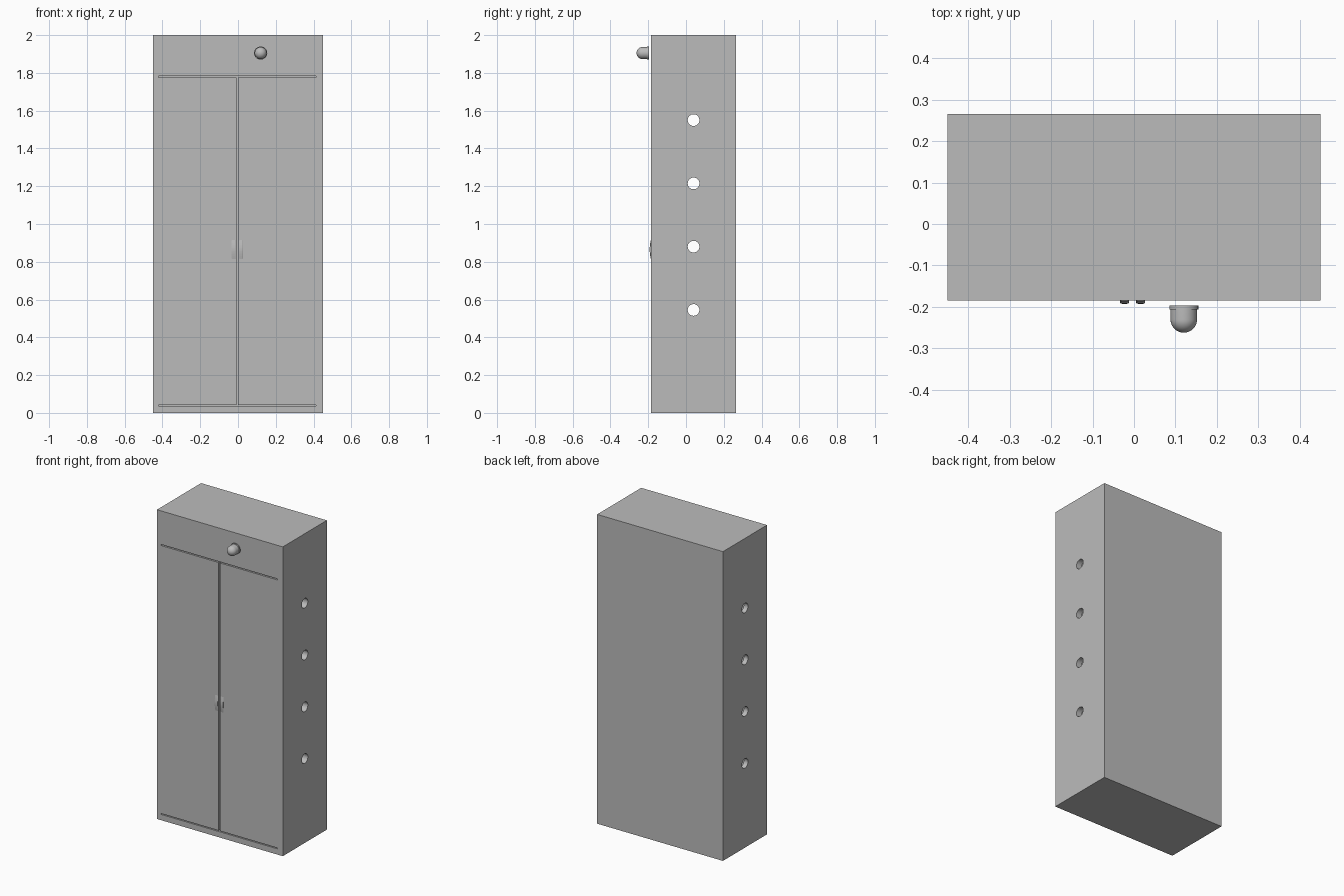
import bpy, bmesh, math
from mathutils import Matrix

cube = bpy.data.objects.get("Cube")
if cube:
    bpy.data.objects.remove(cube, do_unlink=True)

grey = bpy.data.materials.new("plain grey")
grey.use_nodes = True
COLOUR = (0.5, 0.5, 0.5, 1)
grey.diffuse_color = COLOUR
grey.node_tree.nodes["Principled BSDF"].inputs["Base Color"].default_value = COLOUR


def finish(name, bm):
    bmesh.ops.recalc_face_normals(bm, faces=bm.faces)
    mesh = bpy.data.meshes.new(name)
    bm.to_mesh(mesh)
    bm.free()
    mesh.materials.append(grey)
    obj = bpy.data.objects.new(name, mesh)
    bpy.context.collection.objects.link(obj)
    return obj


def box(name, x, y, z):
    bm = bmesh.new()
    bmesh.ops.create_cube(bm, size=1)
    for v in bm.verts:
        v.co = [lo + (c + 0.5) * (hi - lo) for c, (lo, hi) in zip(v.co, (x, y, z))]
    return finish(name, bm)


def smooth(obj):
    bpy.ops.object.select_all(action='DESELECT')
    obj.select_set(True)
    bpy.context.view_layer.objects.active = obj
    bpy.ops.object.shade_smooth_by_angle(angle=math.radians(40))


FRONT, BACK = -0.185, 0.265
IN_L, IN_R = -0.42, 0.412       # inside faces of the side panels
DOOR_BACK = FRONT + 0.02

# Side panels with a row of round vent holes
sides = [box("right_side_panel", (-0.45, IN_L), (FRONT, BACK), (0, 2)),
         box("left_side_panel", (IN_R, 0.45), (FRONT, BACK), (0, 2))]
bm = bmesh.new()
for i in range(4):
    place = Matrix.Translation((0, 0.04, 0.545 + i * 0.335)) @ Matrix.Rotation(math.pi / 2, 4, 'Y')
    bmesh.ops.create_cone(bm, cap_ends=True, segments=32, radius1=0.031,
                          radius2=0.031, depth=1.2, matrix=place)
cutter = finish("vent_cutter", bm)
cutter.hide_render = True
for panel in sides:
    mod = panel.modifiers.new("vents", 'BOOLEAN')
    mod.object = cutter
    mod.solver = 'EXACT'
    bpy.context.view_layer.objects.active = panel
    bpy.ops.object.modifier_apply(modifier=mod.name)
bpy.data.objects.remove(cutter, do_unlink=True)

# Carcass between the sides
box("back_panel", (IN_L, IN_R), (BACK - 0.02, BACK), (0, 2))
box("base_panel", (IN_L, IN_R), (FRONT, BACK - 0.02), (0, 0.037))
box("top_panel", (IN_L, IN_R), (FRONT, BACK - 0.02), (1.97, 2))
box("header_panel", (IN_L, IN_R), (FRONT, DOOR_BACK), (1.783, 1.97))
box("header_shelf", (IN_L, IN_R), (DOOR_BACK, BACK - 0.02), (1.783, 1.81))

# Pair of doors with a narrow gap
DOOR_Z = (0.043, 1.776)
box("right_door", (IN_L, -0.009), (FRONT, DOOR_BACK), DOOR_Z)
box("left_door", (0.001, IN_R), (FRONT, DOOR_BACK), DOOR_Z)


# Shallow bowed pulls beside the door gap
def pull(name, x):
    bm = bmesh.new()
    rings = []
    steps = 12
    for i in range(steps + 1):
        t = i / steps
        z = 0.815 + 0.1 * t
        y = FRONT - 0.001 - 0.0065 * math.sin(math.pi * t)
        rings.append([bm.verts.new((x + dx, y + dy, z)) for dx, dy in
                      ((-0.011, 0.005), (-0.011, 0.002), (-0.006, 0),
                       (0.006, 0), (0.011, 0.002), (0.011, 0.005))])
    for a, b in zip(rings, rings[1:]):
        for j in range(6):
            k = (j + 1) % 6
            bm.faces.new((a[j], a[k], b[k], b[j]))
    bm.faces.new(rings[0])
    bm.faces.new(rings[-1])
    return finish(name, bm)


pull("right_pull", -0.023)
pull("left_pull", 0.016)


# Round-ended lamp on the header, turned about the front-back axis
def lathe(name, profile, x, z, segments=32):
    bm = bmesh.new()
    verts = [bm.verts.new((x + r, y, z)) for r, y in profile]
    edges = [bm.edges.new(pair) for pair in zip(verts, verts[1:])]
    bmesh.ops.spin(bm, geom=verts + edges, cent=(x, 0, z), axis=(0, 1, 0),
                   angle=math.tau, steps=segments, use_duplicate=False)
    bmesh.ops.remove_doubles(bm, verts=bm.verts, dist=0.0001)
    obj = finish(name, bm)
    smooth(obj)
    return obj


R = 0.032
dome = [(R * math.cos(a), -0.23 - R * math.sin(a))
        for a in (math.pi / 2 * i / 10 for i in range(11))]
lathe("lamp_dome", [(0, -0.2), (R, -0.2)] + dome, 0.12, 1.905)
lathe("lamp_base", [(0, -0.197), (0.035, -0.197), (0.035, -0.206), (0, -0.206)], 0.12, 1.905)
